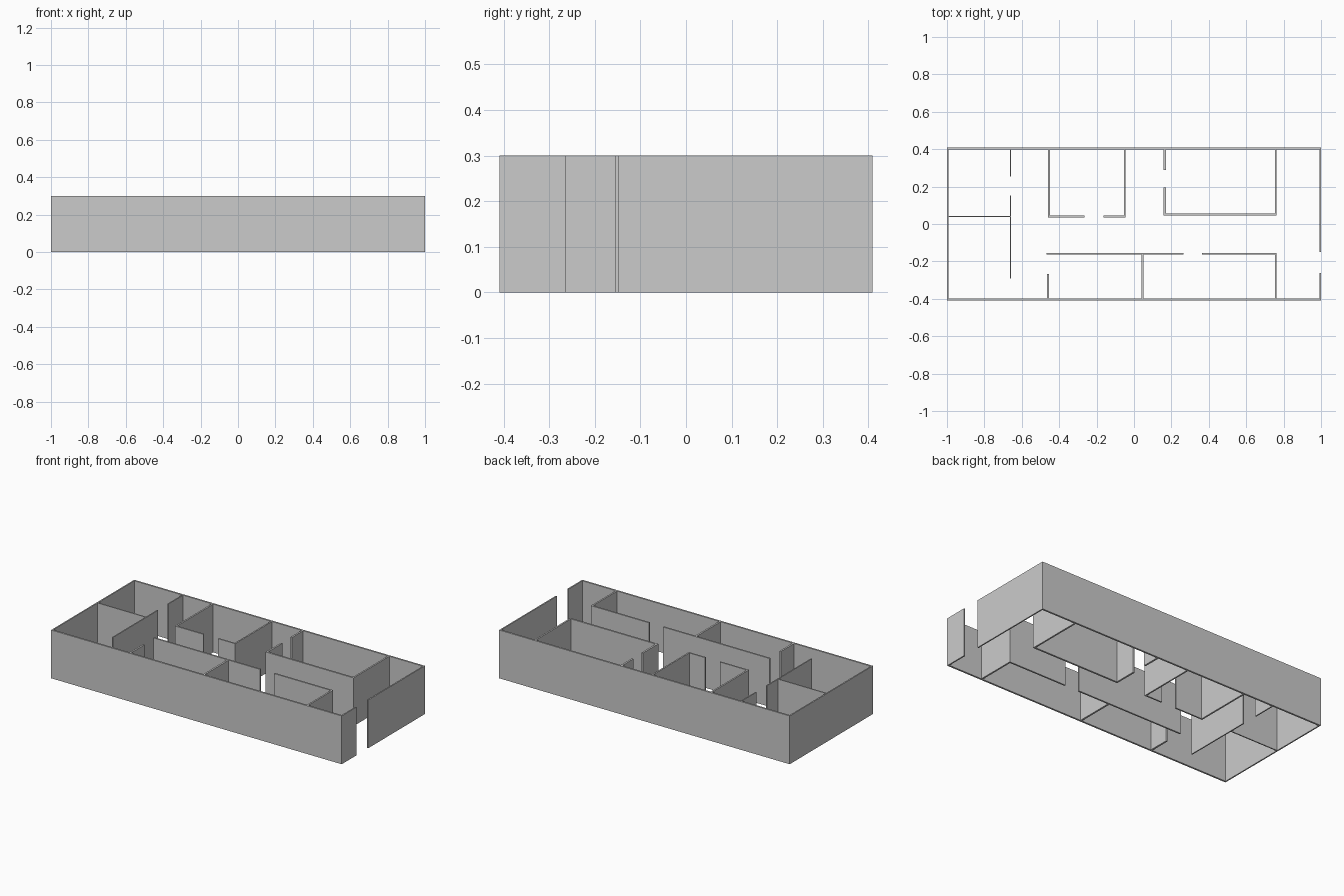
import bpy
import bmesh

if "Cube" in bpy.data.objects:
    bpy.data.objects.remove(bpy.data.objects["Cube"])

HEIGHT = 0.30


def wall(name, x0, x1, y0, y1):
    """Full-height upright wall covering the given footprint."""
    bm = bmesh.new()
    bmesh.ops.create_cube(bm, size=1)
    for v in bm.verts:
        v.co.x = x1 if v.co.x > 0 else x0
        v.co.y = y1 if v.co.y > 0 else y0
        v.co.z = HEIGHT if v.co.z > 0 else 0
    mesh = bpy.data.meshes.new(name)
    bm.to_mesh(mesh)
    bm.free()
    bpy.context.collection.objects.link(bpy.data.objects.new(name, mesh))


# Outer shell, with the entrance gap in the right side
Y_OUT, Y_IN = 0.409, 0.398
wall("outer_wall_front", -1, 1, -Y_OUT, -Y_IN)
wall("outer_wall_back", -1, 1, Y_IN, Y_OUT)
wall("outer_wall_left", -1, -0.992, -Y_IN, Y_IN)
wall("outer_wall_right_rear", 0.992, 1, -0.149, Y_IN)
wall("outer_wall_right_front", 0.992, 1, -Y_IN, -0.263)

# Left end rooms
wall("left_partition_rear", -0.664, -0.657, 0.255, Y_IN)
wall("left_partition_front", -0.664, -0.657, -0.291, 0.152)
wall("left_divider", -0.992, -0.664, 0.037, 0.044)

# Back middle room, doorway in its front wall
wall("back_room_left", -0.459, -0.449, 0.036, Y_IN)
wall("back_room_right", -0.054, -0.045, 0.036, Y_IN)
wall("back_room_front_left", -0.449, -0.264, 0.036, 0.045)
wall("back_room_front_right", -0.162, -0.054, 0.036, 0.045)

# Back right room, doorway in its left wall
wall("corner_room_left_rear", 0.159, 0.170, 0.290, Y_IN)
wall("corner_room_left_front", 0.159, 0.170, 0.045, 0.195)
wall("corner_room_front", 0.170, 0.753, 0.045, 0.056)
wall("corner_room_right", 0.753, 0.763, 0.045, Y_IN)

# Front row rooms along the corridor
Y0, Y1 = -0.164, -0.154
wall("front_rooms_corridor_left", -0.467, 0.265, Y0, Y1)
wall("front_rooms_corridor_right", 0.363, 0.763, Y0, Y1)
wall("front_rooms_left_stub", -0.466, -0.455, -Y_IN, -0.267)
wall("front_rooms_divider", 0.040, 0.051, -Y_IN, Y0)
wall("front_rooms_right", 0.753, 0.763, -Y_IN, Y0)
